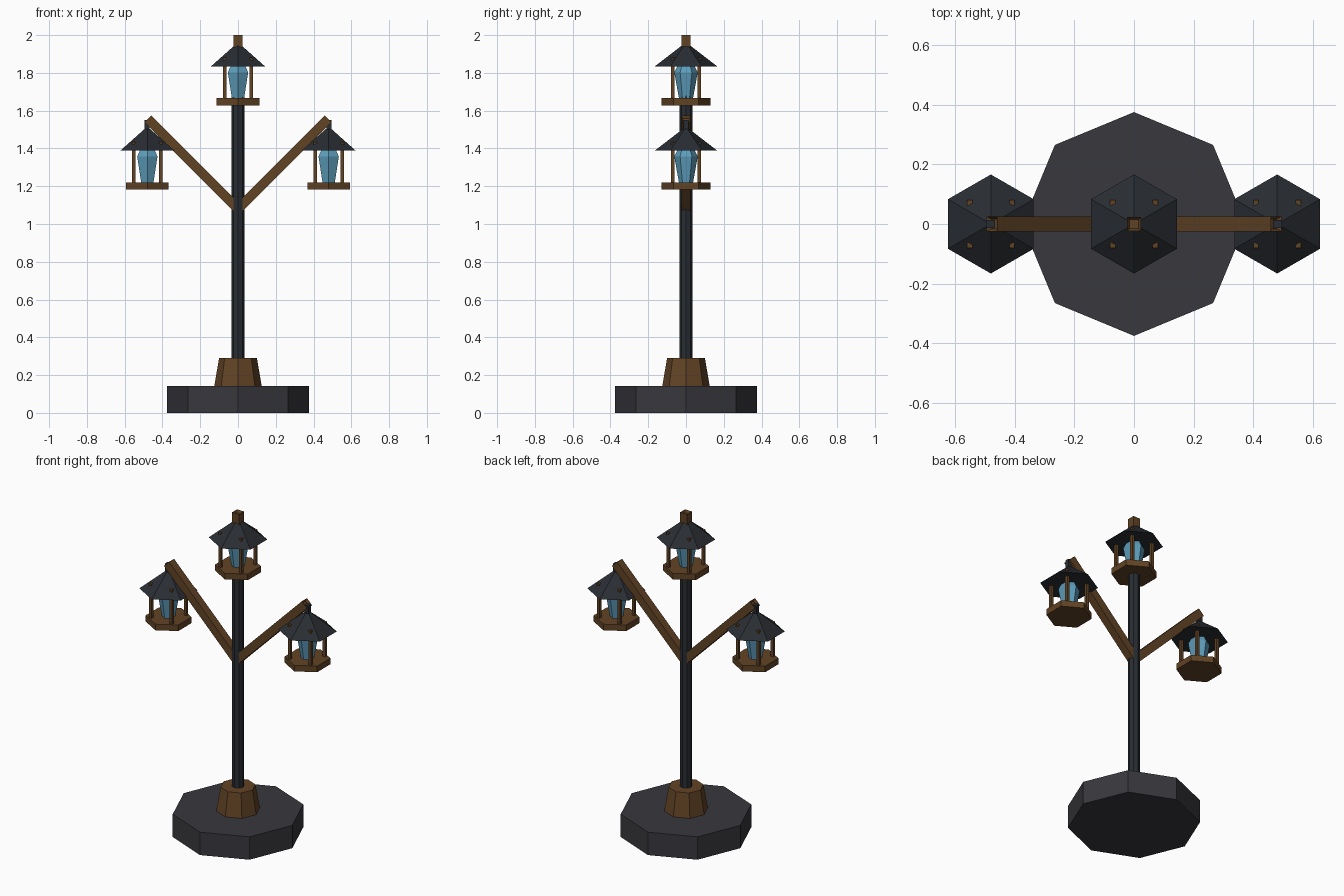
import bpy, bmesh, math
from mathutils import Matrix, Vector

if "Cube" in bpy.data.objects:
    bpy.data.objects.remove(bpy.data.objects["Cube"])


def material(name, rgb):
    m = bpy.data.materials.new(name)
    m.diffuse_color = (*rgb, 1)
    m.use_nodes = True
    m.node_tree.nodes["Principled BSDF"].inputs["Base Color"].default_value = m.diffuse_color
    return m


STONE = material("stone", (0.04, 0.04, 0.047))
IRON = material("iron", (0.022, 0.026, 0.032))
WOOD = material("wood", (0.12, 0.056, 0.018))
GLASS = material("glass", (0.11, 0.34, 0.5))


def finish(name, bm, mat):
    bmesh.ops.recalc_face_normals(bm, faces=bm.faces)
    me = bpy.data.meshes.new(name)
    bm.to_mesh(me)
    bm.free()
    me.materials.append(mat)
    ob = bpy.data.objects.new(name, me)
    bpy.context.collection.objects.link(ob)
    return ob


def turned(name, sides, profile, mat, x=0, z=0):
    """Faceted closed solid from (radius, height) pairs, one corner facing +y."""
    bm = bmesh.new()
    rings = []
    for r, h in profile:
        rings.append([bm.verts.new((x + r * math.sin(math.tau * i / sides),
                                    r * math.cos(math.tau * i / sides), z + h))
                      for i in range(sides)])
    for a, b in zip(rings, rings[1:]):
        for i in range(sides):
            j = (i + 1) % sides
            bm.faces.new((a[i], a[j], b[j], b[i]))
    bm.faces.new(rings[0])
    bm.faces.new(rings[-1])
    return finish(name, bm, mat)


def beam(name, start, end, width, mat, hollow_end=False):
    """Square bar between two points, optionally with a small recess in its end."""
    start, end = Vector(start), Vector(end)
    d = end - start
    bm = bmesh.new()
    bmesh.ops.create_cube(bm, size=1)
    bmesh.ops.scale(bm, vec=(width, width, d.length), verts=bm.verts)
    if hollow_end:
        top = max(bm.faces, key=lambda f: f.calc_center_median().z)
        bmesh.ops.inset_region(bm, faces=[top], thickness=width * 0.25)
        bmesh.ops.translate(bm, vec=(0, 0, -0.015), verts=top.verts)
    # tilt within the xz plane
    rot = Matrix.Rotation(math.atan2(d.x, d.z), 4, 'Y')
    bm.transform(Matrix.Translation((start + end) / 2) @ rot)
    return finish(name, bm, mat)


def lantern(prefix, x, z):
    """Hexagonal lantern; z is the underside of its floor."""
    turned(prefix + "_floor", 6, [(0.13, 0), (0.13, 0.038)], WOOD, x, z)
    turned(prefix + "_crystal", 6, [(0.036, 0.03), (0.062, 0.175),
                                    (0.042, 0.215), (0.02, 0.24)], GLASS, x, z)
    turned(prefix + "_roof", 6, [(0.166, 0.206), (0.018, 0.32)], IRON, x, z)
    for i, (sx, sy) in enumerate([(-1, -1), (1, -1), (1, 1), (-1, 1)]):
        px, py = x + sx * 0.071, sy * 0.071
        beam(f"{prefix}_post_{i + 1}", (px, py, z + 0.02), (px, py, z + 0.253),
             0.018, WOOD)


# Foot, collar and pole
turned("base", 8, [(0.375, 0), (0.375, 0.143)], STONE)
turned("collar", 8, [(0.126, 0.14), (0.1, 0.29)], WOOD)
turned("pole", 8, [(0.035, 0.14), (0.035, 1.9)], IRON)

# Top lantern and finial
lantern("top_lantern", 0, 1.628)
beam("finial", (0, 0, 1.92), (0, 0, 2.0), 0.048, WOOD, True)

# Side arms with hanging lanterns
for side, s in (("left", -1), ("right", 1)):
    beam(side + "_arm", (0, 0, 1.08), (s * 0.477, 0, 1.557), 0.05, WOOD, True)
    beam(side + "_hanger", (s * 0.482, 0, 1.47), (s * 0.482, 0, 1.55), 0.028, IRON)
    lantern(side + "_lantern", s * 0.48, 1.182)
